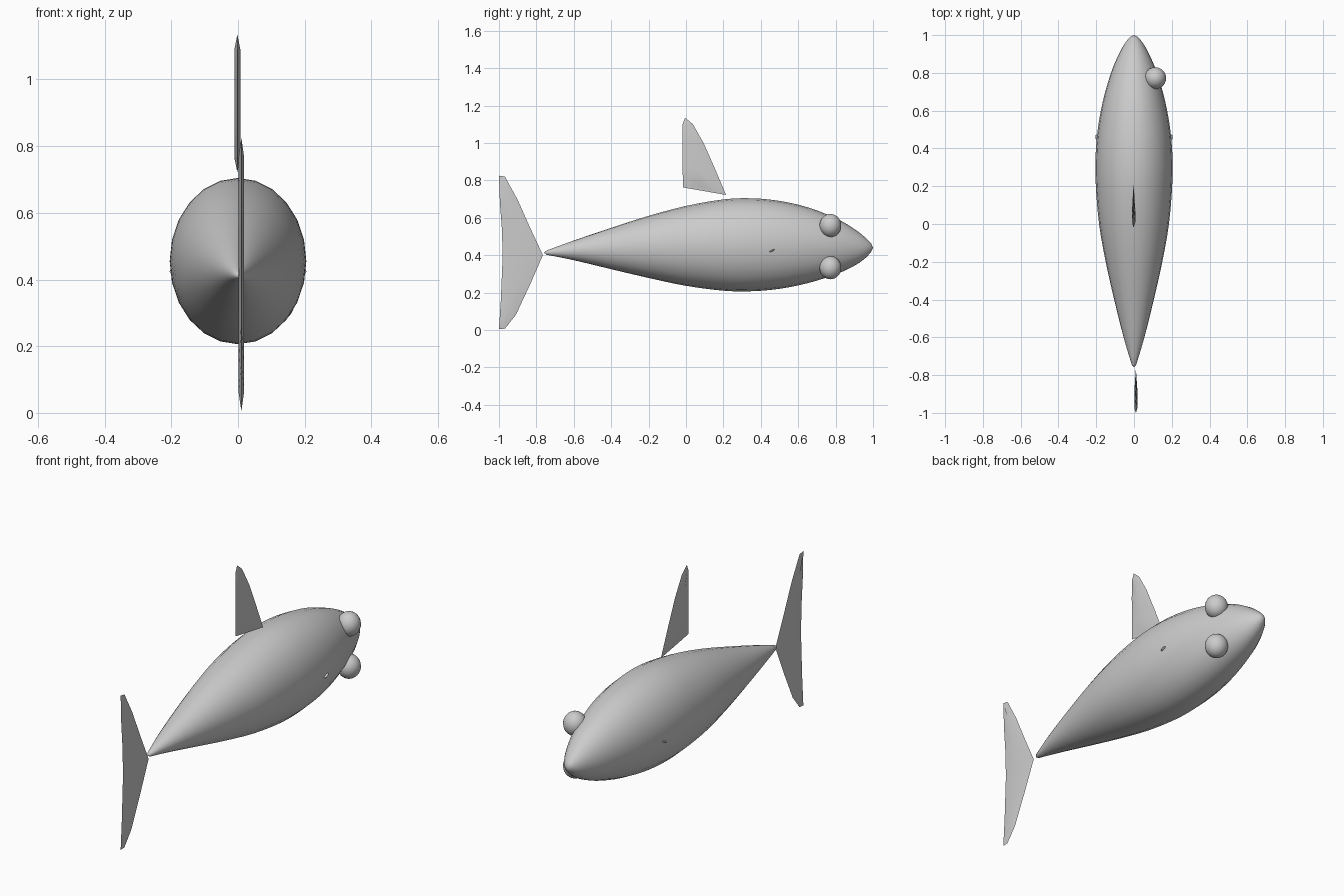
import bpy, bmesh, math
from mathutils import Vector

if "Cube" in bpy.data.objects:
    bpy.data.objects.remove(bpy.data.objects["Cube"])

grey = bpy.data.materials.new("plain_grey")
grey.diffuse_color = (0.6, 0.6, 0.6, 1)
grey.use_nodes = True
grey.node_tree.nodes["Principled BSDF"].inputs["Base Color"].default_value = grey.diffuse_color


def finish(name, bm, angle=180):
    bmesh.ops.recalc_face_normals(bm, faces=bm.faces)
    mesh = bpy.data.meshes.new(name)
    bm.to_mesh(mesh)
    bm.free()
    mesh.materials.append(grey)
    ob = bpy.data.objects.new(name, mesh)
    bpy.context.collection.objects.link(ob)
    bpy.ops.object.select_all(action='DESELECT')
    ob.select_set(True)
    bpy.context.view_layer.objects.active = ob
    bpy.ops.object.shade_smooth_by_angle(angle=math.radians(angle))
    return ob


def spline(pts, steps):
    """Catmull-Rom samples through the points."""
    p = [Vector(q) for q in pts]
    p = [2 * p[0] - p[1]] + p + [2 * p[-1] - p[-2]]
    out = []
    for i in range(1, len(p) - 2):
        a, b, c, d = p[i - 1:i + 3]
        for s in range(steps):
            t = s / steps
            out.append(0.5 * (2 * b + (c - a) * t + (2 * a - 5 * b + 4 * c - d) * t * t
                              + (3 * b - a - 3 * c + d) * t ** 3))
    return out + [p[-2]]


# Body: elliptical rings along y, given as (y, half width, top z, bottom z)
stations = [(-0.745, .012, .425, .402), (-0.6, .055, .478, .373), (-0.4, .105, .546, .325),
            (-0.2, .15, .61, .278), (0, .185, .663, .236), (.2, .202, .698, .21),
            (.35, .204, .704, .207), (.5, .192, .69, .22), (.65, .165, .656, .25),
            (.8, .122, .598, .297), (.9, .08, .54, .343), (.96, .046, .493, .385),
            (.99, .02, .462, .418)]
SIDES = 24
bm = bmesh.new()
rings = []
for y, w, top, bot in spline(stations, 3):
    rings.append([bm.verts.new((w * math.sin(a), y, (top + bot) / 2 + (top - bot) / 2 * math.cos(a)))
                  for a in (math.tau * k / SIDES for k in range(SIDES))])
for r, s in zip(rings, rings[1:]):
    for k in range(SIDES):
        j = (k + 1) % SIDES
        bm.faces.new((r[k], r[j], s[j], s[k]))
for ring, tip in ((rings[0], (0, -0.76, .413)), (rings[-1], (0, 1, .44))):
    v = bm.verts.new(tip)
    for k in range(SIDES):
        bm.faces.new((ring[k], ring[(k + 1) % SIDES], v))
finish("body", bm)


# Thin fins: sharp outline swelling to a thicker middle spine
def fin(name, outline, spine, x, half):
    bm = bmesh.new()
    rim = [bm.verts.new((x, y, z)) for y, z in outline]
    n = len(rim)
    for side in (-1, 1):
        mid = [bm.verts.new((x + side * half, y, z)) for y, z in spine]
        near = [min(range(len(spine)), key=lambda m: (Vector(spine[m]) - Vector(p)).length)
                for p in outline]
        for k in range(n):
            j = (k + 1) % n
            a, b = near[k], near[j]
            if a == b:
                bm.faces.new((rim[k], rim[j], mid[a]))
            else:
                bm.faces.new((rim[k], rim[j], mid[b], mid[a]))
    finish(name, bm, 60)


fin("dorsal_fin",
    [(-.016, .762), (.214, .722), (.16, .85), (.096, .996), (.037, 1.10), (-.005, 1.135),
     (-.018, 1.10), (-.02, 1.0), (-.018, .86)],
    [(.08, .765), (.06, .86), (.035, .99), (.008, 1.09)], -.002, .009)

fin("tail_fin",
    [(-.765, .40), (-.835, .55), (-.90, .696), (-.968, .82), (-1, .825), (-.995, .68), (-.985, .55),
     (-.98, .40), (-.985, .28), (-.99, .16), (-1, .005), (-.968, .007), (-.91, .08), (-.835, .24)],
    [(-.975, .77), (-.945, .69), (-.91, .55), (-.88, .40), (-.91, .25), (-.945, .13), (-.975, .06)],
    .01, .008)


def ball(name, loc, size, tilt=0):
    bm = bmesh.new()
    bmesh.ops.create_uvsphere(bm, u_segments=24, v_segments=16, radius=1)
    ob = finish(name, bm)
    ob.location, ob.scale, ob.rotation_euler = loc, size, (tilt, 0, 0)


# Both eyes sit on the right side of the head
ball("upper_eye", (.112, .772, .558), (.058, .058, .062))
ball("lower_eye", (.112, .772, .333), (.058, .058, .062))

# Tiny side fin tips
for side, label in ((-1, "left"), (1, "right")):
    ball(label + "_side_fin_tip", (side * .196, .46, .424), (.009, .016, .004), math.radians(25))
